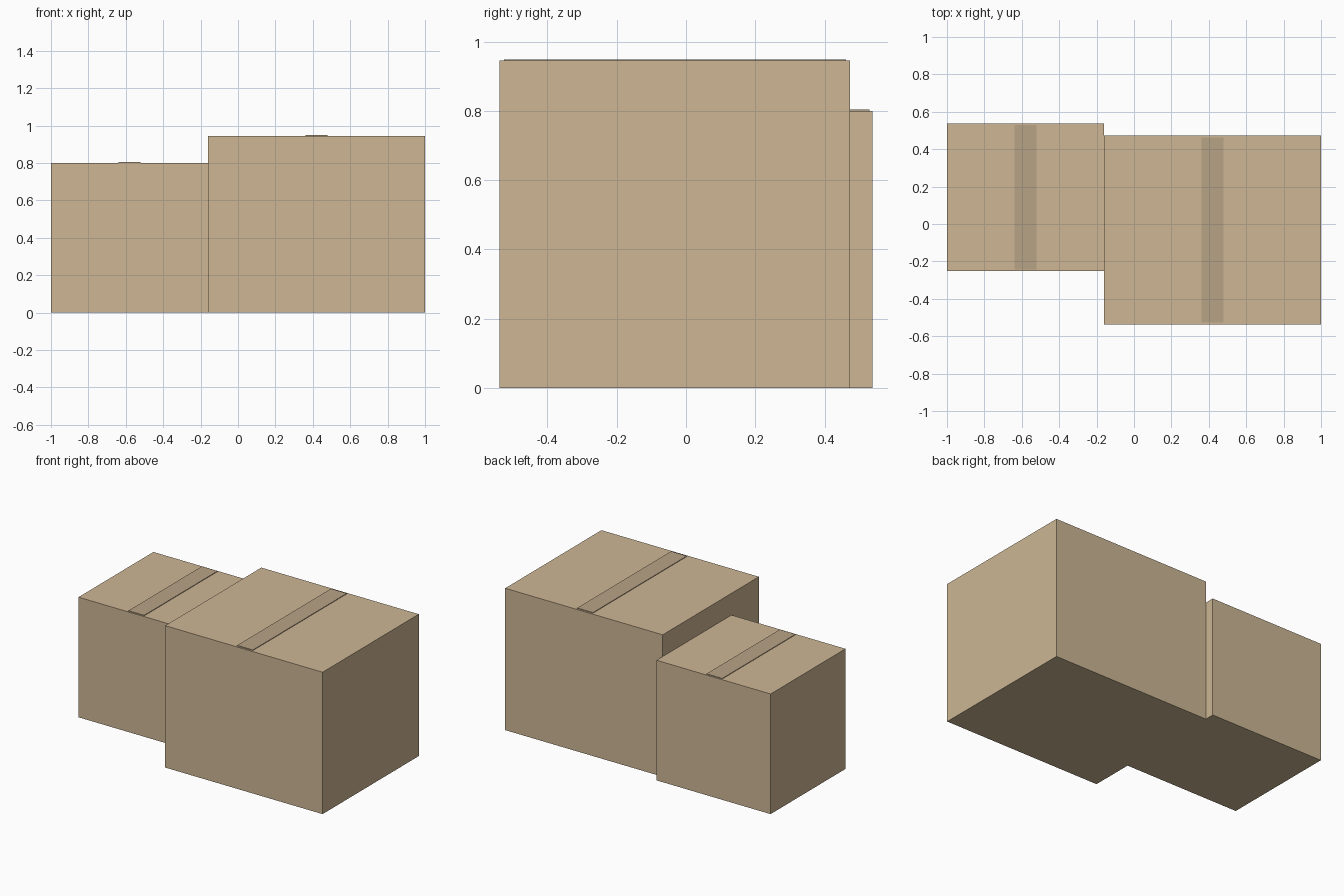
import bpy

if "Cube" in bpy.data.objects:
    bpy.data.objects.remove(bpy.data.objects["Cube"])


def material(name, rgb):
    m = bpy.data.materials.new(name)
    m.diffuse_color = (*rgb, 1)
    m.use_nodes = True
    m.node_tree.nodes["Principled BSDF"].inputs["Base Color"].default_value = m.diffuse_color
    return m


def block(name, x, y, z, mat):
    """Axis-aligned box from its min/max ranges."""
    ranges = (x, y, z)
    bpy.ops.mesh.primitive_cube_add(size=1, location=[(a + b) / 2 for a, b in ranges])
    ob = bpy.context.object
    ob.name = name
    ob.scale = [b - a for a, b in ranges]
    bpy.ops.object.transform_apply(location=False, rotation=False, scale=True)
    ob.data.materials.append(mat)
    return ob


cardboard = material("cardboard", (0.61, 0.47, 0.30))
tape = material("tape", (0.48, 0.37, 0.24))


def carton(name, x, y, height, tape_inset):
    """Closed carton with a thin tape strip along the top seam."""
    block(name + "_box", x, y, (0, height), cardboard)
    mid = (x[0] + x[1]) / 2
    block(name + "_tape", (mid - 0.058, mid + 0.058),
          (y[0] + tape_inset, y[1] - tape_inset),
          (height - 0.003, height + 0.004), tape)


# Small carton on the left, large carton on the right
carton("small", (-1.0, -0.16), (-0.25, 0.538), 0.8, 0.008)
carton("large", (-0.16, 1.0), (-0.538, 0.474), 0.945, 0.012)
